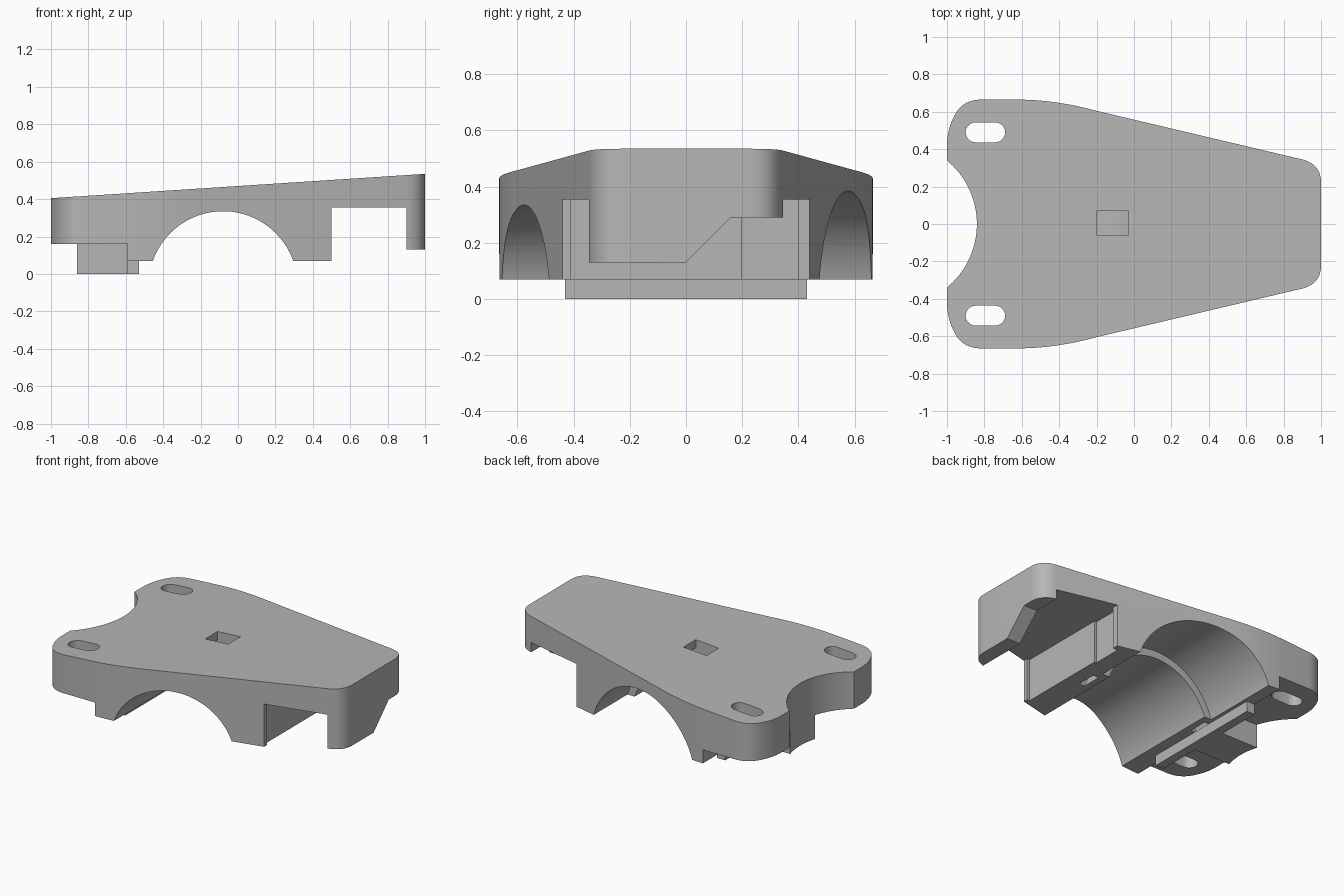
import bpy, bmesh
from math import cos, sin, pi, asin, sqrt
from mathutils import Vector

old = bpy.data.objects.get("Cube")
if old:
    bpy.data.objects.remove(old, do_unlink=True)

grey = bpy.data.materials.new("plain grey")
grey.use_nodes = True
colour = (0.47, 0.47, 0.47, 1)
grey.diffuse_color = colour
grey.node_tree.nodes["Principled BSDF"].inputs["Base Color"].default_value = colour


def prism(name, points, axis, lo, hi):
    """Extrude a flat outline along one axis, from lo to hi."""
    place = {"x": lambda a, b, h: (h, a, b),
             "y": lambda a, b, h: (a, h, b),
             "z": lambda a, b, h: (a, b, h)}[axis]
    bm = bmesh.new()
    face = bm.faces.new([bm.verts.new(place(a, b, lo)) for a, b in points])
    new = bmesh.ops.extrude_face_region(bm, geom=[face])["geom"]
    shift = Vector(place(0, 0, hi - lo))
    bmesh.ops.translate(bm, verts=[v for v in new if isinstance(v, bmesh.types.BMVert)], vec=shift)
    bmesh.ops.recalc_face_normals(bm, faces=bm.faces[:])
    mesh = bpy.data.meshes.new(name)
    bm.to_mesh(mesh)
    bm.free()
    mesh.materials.append(grey)
    obj = bpy.data.objects.new(name, mesh)
    bpy.context.collection.objects.link(obj)
    return obj


def box(name, x0, x1, y0, y1, z0, z1):
    return prism(name, [(x0, y0), (x1, y0), (x1, y1), (x0, y1)], "z", z0, z1)


def arc(cx, cy, r, a0, a1, n=32):
    return [(cx + r * cos(a0 + (a1 - a0) * i / n), cy + r * sin(a0 + (a1 - a0) * i / n))
            for i in range(n + 1)]


def bend(p, q, r, n=12):
    """Quadratic curve from p to r, pulled towards q."""
    p, q, r = Vector(p), Vector(q), Vector(r)
    return [tuple(p * (1 - t) ** 2 + q * 2 * t * (1 - t) + r * t * t)
            for t in (i / n for i in range(n + 1))]


def select(obj):
    bpy.ops.object.select_all(action="DESELECT")
    obj.select_set(True)
    bpy.context.view_layer.objects.active = obj


def combine(obj, other, operation="DIFFERENCE"):
    mod = obj.modifiers.new("cut", "BOOLEAN")
    mod.operation, mod.solver, mod.object = operation, "EXACT", other
    select(obj)
    bpy.ops.object.modifier_apply(modifier=mod.name)
    bpy.data.objects.remove(other, do_unlink=True)


# Plan outline: rounded wide end with a concave bite, tapering to the narrow end
bite_r = 0.441
bite_x = -0.84 - bite_r
half = asin(0.34 / bite_r)
side = (bend((1, 0.22), (1, 0.32), (0.9, 0.345)) +
        bend((-0.2, 0.605), (-0.42, 0.665), (-0.62, 0.665)) +
        bend((-0.82, 0.665), (-0.91, 0.665), (-0.955, 0.59), 8) +
        bend((-0.955, 0.59), (-1, 0.51), (-1, 0.42), 8)[1:])
bite = arc(bite_x, 0, bite_r, half, -half)
outline = side + bite + [(x, -y) for x, y in reversed(side)]
body = prism("plate_body", outline, "z", -0.1, 0.8)

# Side profile: sloping top, arched underside, legs and cavity
arch_x, arch_z, arch_r = -0.08, -0.063, 0.398
tilt = asin((0.07 - arch_z) / arch_r)
profile = ([(-1.1, 0.3985), (-1.1, 0.16), (-0.59, 0.16), (-0.59, 0.07)] +
           arc(arch_x, arch_z, arch_r, pi - tilt, tilt, 48) +
           [(0.5, 0.07), (0.5, 0.355), (0.9, 0.355), (0.9, 0.13), (1.1, 0.13), (1.1, 0.5415)])
combine(body, prism("side_profile", profile, "y", -1, 1), "INTERSECT")

# Wider arch on the rear half
combine(body, prism("wide_arch", arc(arch_x, arch_z, 0.448, 0, 2 * pi, 96)[:-1], "y", 0.12, 1))

# Curved strap channel and the window above it
ring = arc(arch_x, arch_z, 0.48, 0, pi, 48) + arc(arch_x, arch_z, 0.44, pi, 0, 48)
combine(body, prism("strap_channel", ring, "y", -0.06, 0.07))
combine(body, box("strap_window", -0.2, -0.03, -0.06, 0.07, 0.39, 0.7))

# Mounting slots
for s in (-1, 1):
    slot = arc(-0.742, s * 0.49, 0.053, -pi / 2, pi / 2, 12) + \
           arc(-0.847, s * 0.49, 0.053, pi / 2, 3 * pi / 2, 12)
    combine(body, prism("slot_cutter", slot, "z", -0.2, 1))

# Stepped lower edge of the narrow end wall
step = [(0, 0.05), (0, 0.13), (0.16, 0.29), (1, 0.29), (1, 0.05)]
combine(body, prism("end_step", step, "x", 0.85, 1.2))

# Shallow recesses in the leg face
combine(body, box("leg_recess", 0.48, 0.6, -0.41, 0.2, 0, 0.355))
combine(body, box("deep_recess", 0.465, 0.6, 0.2, 0.4, 0, 0.355))

# Locating block under the wide end, following the bite
small = asin(0.13 / bite_r)
block = arc(bite_x, 0, bite_r, small, -small, 12) + [(-0.59, -0.13), (-0.59, 0.13)]
locating_block = prism("locating_block", block, "z", 0, 0.16)

# Cross rail under the leg
box("cross_rail", -0.59, -0.53, -0.43, 0.43, 0, 0.07)

for part in (body, locating_block):
    select(part)
    bpy.ops.object.shade_smooth_by_angle(angle=pi / 6)
